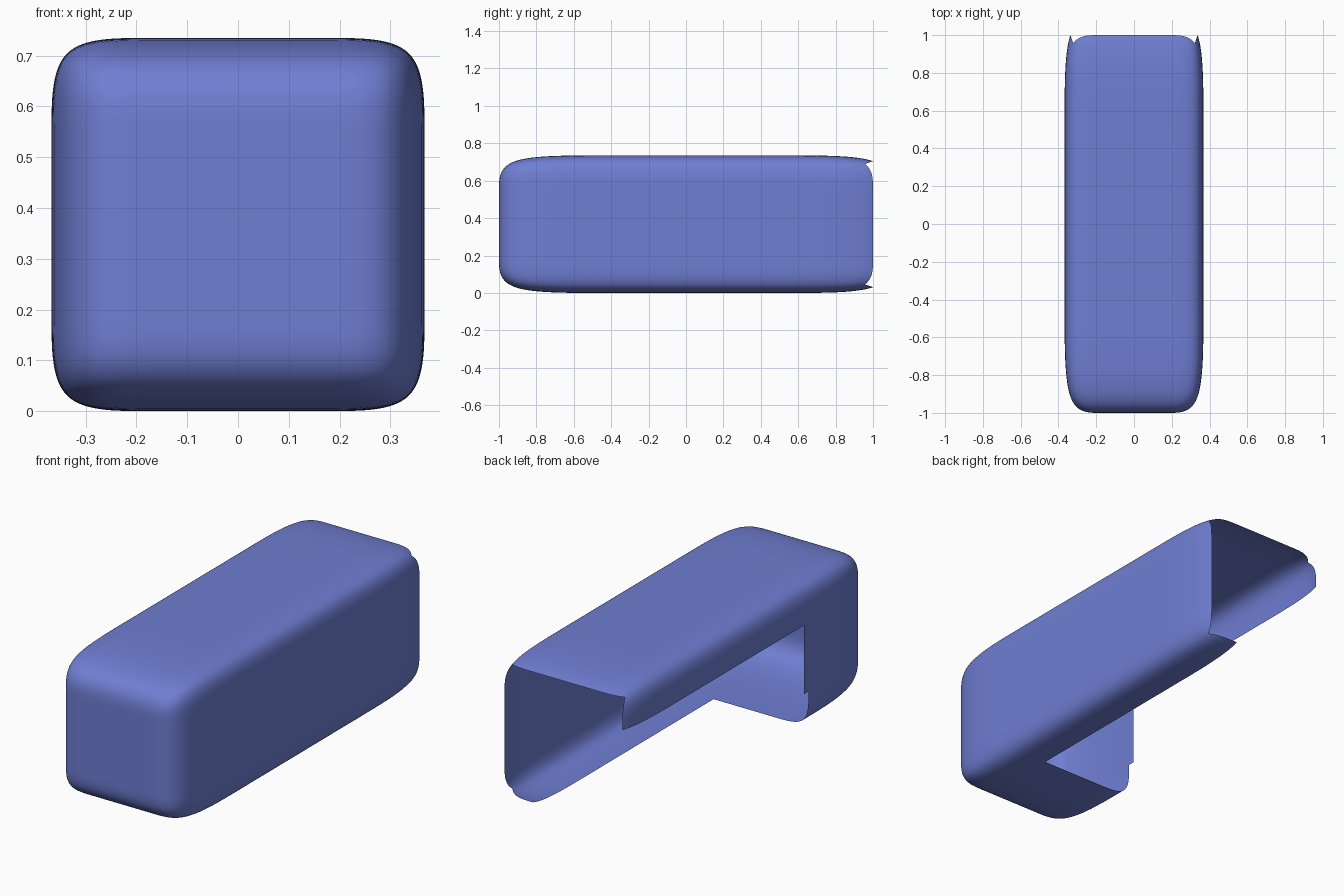
import bpy, bmesh
from mathutils import Vector

if "Cube" in bpy.data.objects:
    bpy.data.objects.remove(bpy.data.objects["Cube"])

HALF = Vector((0.3675, 1.0435, 0.3675))   # half extents of the full closed box
MID = Vector((0.0, 0.0435, 0.3675))       # its centre, before the back is opened


def grid_box(name):
    """Box cage with four faces along every side."""
    bm = bmesh.new()
    bmesh.ops.create_cube(bm, size=2)
    bmesh.ops.subdivide_edges(bm, edges=bm.edges[:], cuts=3, use_grid_fill=True)
    for v in bm.verts:
        v.co = Vector(a * b for a, b in zip(v.co, HALF)) + MID
    mesh = bpy.data.meshes.new(name)
    bm.to_mesh(mesh)
    bm.free()
    obj = bpy.data.objects.new(name, mesh)
    bpy.context.collection.objects.link(obj)
    return obj


# Rounded shell
shell = grid_box("rounded_shell")
sub = shell.modifiers.new("rounding", 'SUBSURF')
sub.levels = sub.render_levels = 4
bpy.context.view_layer.update()
smooth = bpy.data.meshes.new_from_object(
    shell.evaluated_get(bpy.context.evaluated_depsgraph_get()))
shell.modifiers.clear()
shell.data = smooth

# Openings: whole back, plus the lower left side and floor behind the front block
CUT_X, CUT_Z, SILL = 0.175, 0.54, 0.185
WALL_Y, FLOOR_Y = -0.44, -0.475
bm = bmesh.new()
bm.from_mesh(smooth)
for co, no in [((CUT_X, 0, 0), (1, 0, 0)), ((0, 0, CUT_Z), (0, 0, 1)),
               ((0, 0, SILL), (0, 0, 1)), ((0, WALL_Y, 0), (0, 1, 0)),
               ((0, FLOOR_Y, 0), (0, 1, 0))]:
    bmesh.ops.bisect_plane(bm, geom=bm.verts[:] + bm.edges[:] + bm.faces[:],
                           plane_co=co, plane_no=no, dist=1e-5)


def is_open(face):
    c = face.calc_center_median()
    n = [(c[i] - MID[i]) / HALF[i] for i in range(3)]
    if n[1] > max(abs(n[0]), abs(n[2])):
        return True
    limit = WALL_Y if c.z > SILL else FLOOR_Y
    return n[1] > -0.9 and c.x < CUT_X and c.z < CUT_Z and c.y > limit


bmesh.ops.delete(bm, geom=[f for f in bm.faces if is_open(f)], context='FACES')
for f in bm.faces:
    f.smooth = True
bm.to_mesh(smooth)
bm.free()

# Blue finish
blue = bpy.data.materials.new("blue")
blue.diffuse_color = (0.16, 0.21, 0.65, 1)
blue.use_nodes = True
blue.node_tree.nodes["Principled BSDF"].inputs["Base Color"].default_value = blue.diffuse_color
smooth.materials.clear()
smooth.materials.append(blue)
